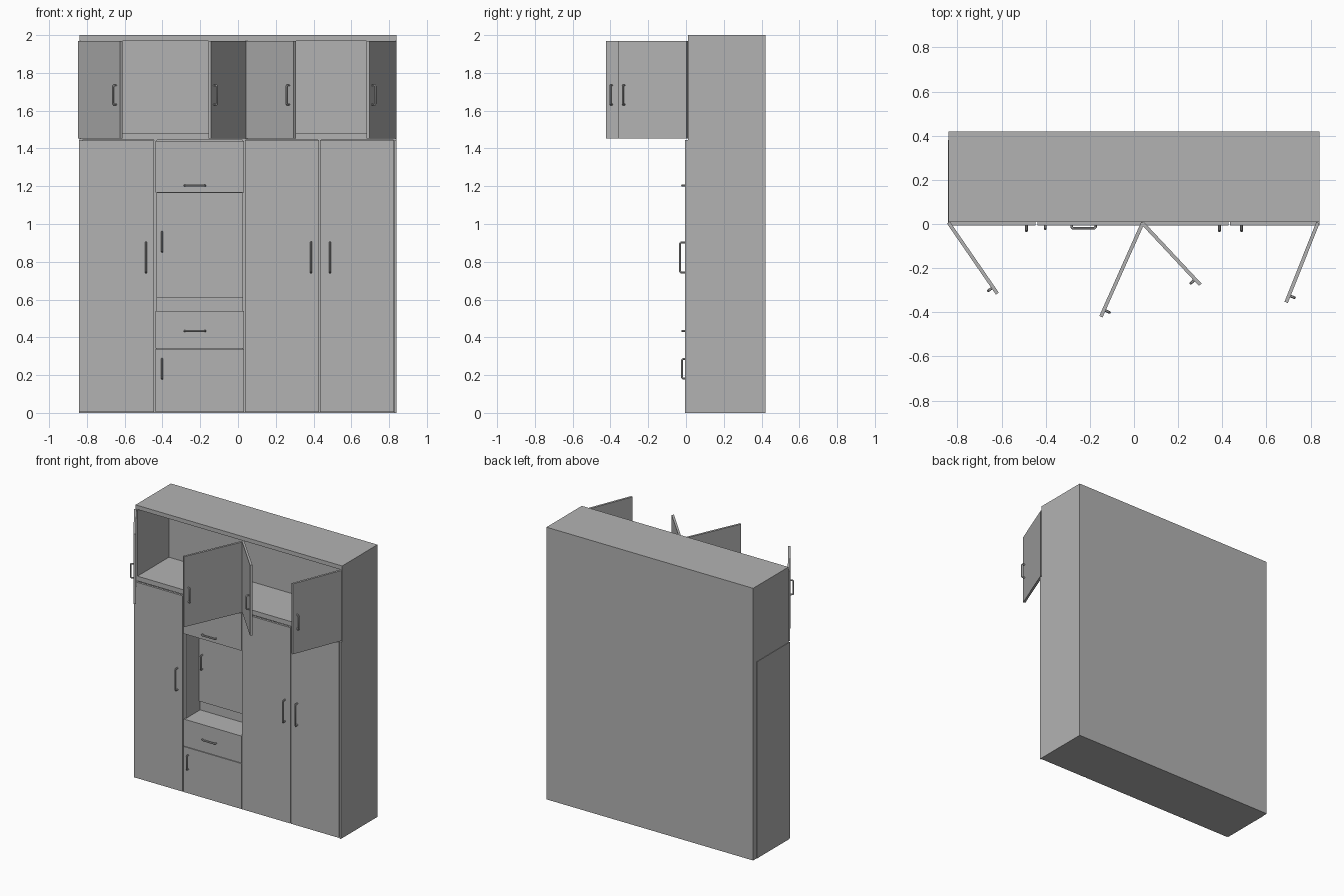
import bpy
import math
from mathutils import Matrix, Vector

if "Cube" in bpy.data.objects:
    bpy.data.objects.remove(bpy.data.objects["Cube"], do_unlink=True)

grey = bpy.data.materials.new("cabinet grey")
grey.use_nodes = True
GREY = (0.45, 0.45, 0.45, 1)
grey.diffuse_color = GREY
grey.node_tree.nodes["Principled BSDF"].inputs["Base Color"].default_value = GREY


def box(name, x0, x1, y0, y1, z0, z1):
    """Box between two corners."""
    bpy.ops.mesh.primitive_cube_add(size=1)
    ob = bpy.context.object
    ob.name = name
    size = Matrix.Diagonal((x1 - x0, y1 - y0, z1 - z0, 1))
    centre = Vector((x0 + x1, y0 + y1, z0 + z1)) / 2
    ob.data.transform(Matrix.Translation(centre) @ size)
    ob.data.materials.append(grey)
    return ob


def handle(name, centre, length, reach=0.026, upright=True, turn=0.0, r=0.006):
    """U-shaped bar handle reaching towards -y, then turned about z."""
    curve = bpy.data.curves.new(name, "CURVE")
    curve.dimensions = "3D"
    curve.bevel_depth = r
    curve.bevel_resolution = 1
    curve.use_fill_caps = True
    h = length / 2 - r
    c = 0.006
    path = [(-h, 0), (-h, c - reach), (c - h, -reach),
            (h - c, -reach), (h, c - reach), (h, 0)]
    spline = curve.splines.new("POLY")
    spline.points.add(len(path) - 1)
    for point, (a, y) in zip(spline.points, path):
        point.co = (0, y, a, 1) if upright else (a, y, 0, 1)
    ob = bpy.data.objects.new(name, curve)
    bpy.context.collection.objects.link(ob)
    curve.materials.append(grey)
    ob.location = centre
    ob.rotation_euler.z = turn
    # Turn the swept curve into a mesh
    bpy.ops.object.select_all(action="DESELECT")
    ob.select_set(True)
    bpy.context.view_layer.objects.active = ob
    bpy.ops.object.convert(target="MESH")
    bpy.ops.object.shade_smooth_by_angle()
    return bpy.context.object


W, FRONT, BACK, T = 0.84, 0.01, 0.42, 0.016
FACE = -0.006            # front plane of the closed doors
SHELF0, SHELF1 = 1.445, 1.48
NX0, NX1 = -0.438, 0.032  # central column

# Carcass panels
box("back_panel", -W, W, 0.375, BACK, 0, 2)
box("top_panel", -W, W, FRONT, 0.375, 1.97, 2)
box("bottom_panel", -W, W, FRONT, 0.375, 0, 0.02)
box("upper_shelf", -W + T, W - T, FRONT, 0.375, SHELF0, SHELF1)
box("right_side", -W, -W + T, FRONT, 0.375, 0.02, 1.97)
box("left_side", W - T, W, FRONT, 0.375, 0.02, 1.97)
box("right_side_plate", -W - 0.003, -W, 0, 0.38, 0, SHELF0)
box("left_front_edge", W - 0.012, W, FACE, FRONT, 0, SHELF0)
for name, x in (("right_partition", NX0), ("left_partition", NX1),
                ("far_left_partition", 0.432)):
    box(name, x - T / 2, x + T / 2, FRONT, 0.375, 0.02, SHELF0)

# Open niche with a recessed inner door
box("niche_ceiling", NX0, NX1, FRONT, 0.375, 1.165, 1.18)
box("niche_floor", NX0, NX1, FRONT, 0.375, 0.525, 0.54)
box("niche_back", NX0, NX1, 0.175, 0.19, 0.54, 1.165)
box("niche_door", NX0 + 0.008, NX1 - 0.008, 0.16, 0.175, 0.61, 1.163)
handle("niche_door_handle", (-0.402, 0.16, 0.905), 0.115, 0.02)

# Tall doors
for name, x0, x1, hx in (("right_tall_door", -W, -0.445, -0.487),
                         ("middle_tall_door", 0.037, 0.429, 0.387),
                         ("left_tall_door", 0.435, 0.825, 0.487)):
    box(name, x0, x1, FACE, FRONT, 0.004, 1.443)
    handle(name + "_handle", (hx, FACE, 0.823), 0.17)

# Fronts of the central column
for name, z0, z1 in (("upper_flap", 1.167, 1.44), ("drawer_front", 0.342, 0.54),
                     ("lower_door", 0.004, 0.338)):
    box(name, NX0, NX1, FACE, FRONT, z0, z1)
for name, z in (("upper_flap_handle", 1.203), ("drawer_handle", 0.433)):
    handle(name, (-0.228, FACE, z), 0.12, 0.014, upright=False)
handle("lower_door_handle", (-0.402, FACE, 0.233), 0.115, 0.016)

# Open upper doors: hinge x, signed swing width, swing direction of the free end
for name, hinge, free, side in (
        ("upper_door_far_right", -W, (-0.619, -0.315), 1),
        ("upper_door_mid_right", 0.04, (-0.15, -0.42), -1),
        ("upper_door_mid_left", 0.037, (0.3, -0.275), 1),
        ("upper_door_far_left", 0.833, (0.689, -0.355), -1)):
    start = Vector((hinge, 0.006))
    span = Vector(free) - start
    length = span.length
    turn = math.atan2(span.y * side, span.x * side)
    place = Matrix.Translation((start.x, start.y, 0)) @ Matrix.Rotation(turn, 4, "Z")
    x0, x1 = sorted((0, side * length))
    door = box(name, x0, x1, -0.008, 0.008, 1.453, 1.97)
    door.matrix_world = place
    grip = place @ Vector((side * (length - 0.034), -0.008, 1.683))
    handle(name + "_handle", grip, 0.115, 0.02, turn=turn)
